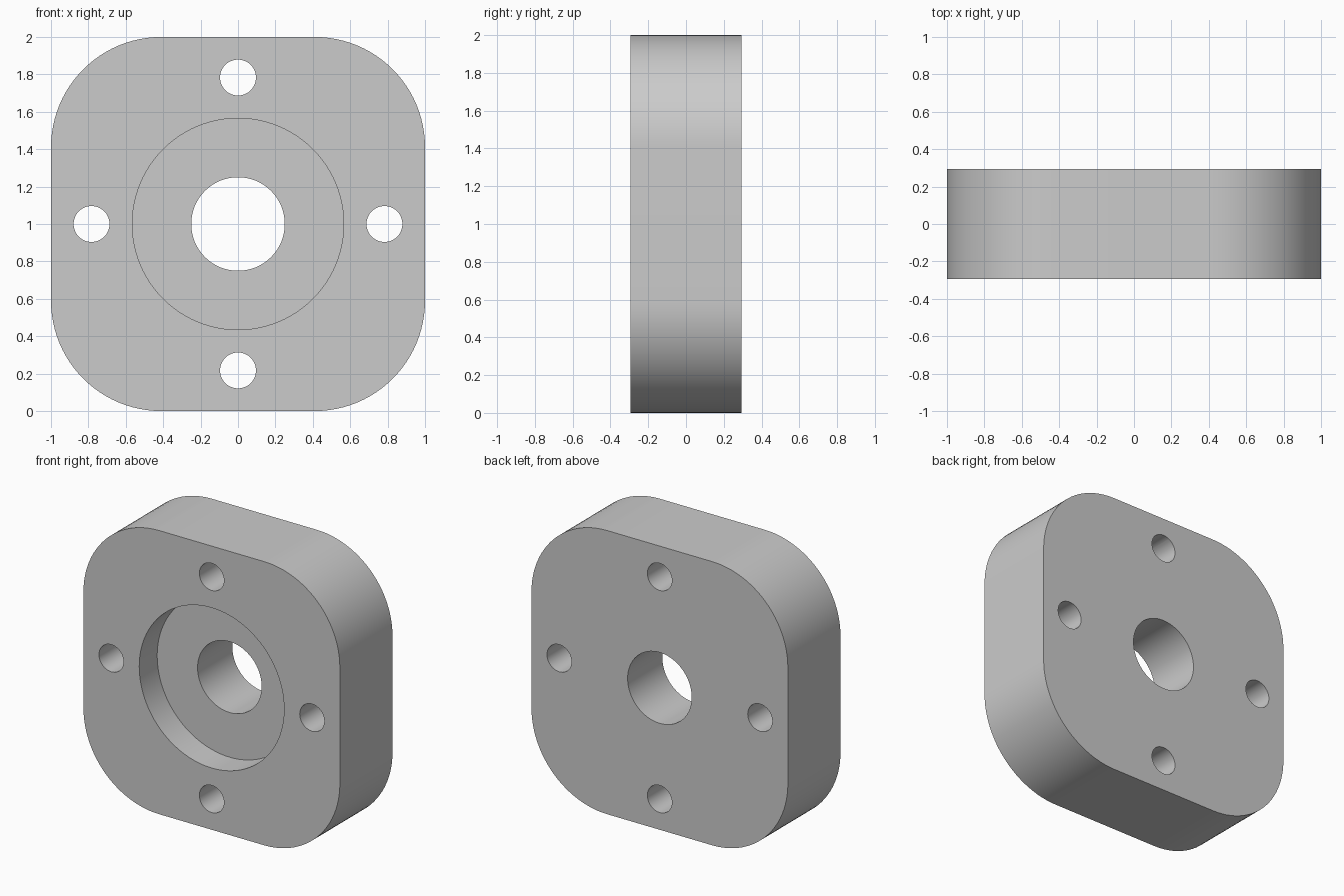
import bpy
import bmesh
from math import cos, sin, pi, radians

HALF = 1.0            # half width of the square plate
DEPTH = 0.587         # plate thickness
CORNER = 0.59         # corner radius
RECESS_R, RECESS_DEPTH = 0.565, 0.2
BORE_R = 0.25
BOLT_R, BOLT_CIRCLE = 0.096, 0.783
FRONT = -DEPTH / 2

cube = bpy.data.objects.get("Cube")
if cube:
    bpy.data.objects.remove(cube, do_unlink=True)

grey = bpy.data.materials.new("plain grey")
grey.use_nodes = True
colour = (0.6, 0.6, 0.6, 1)
grey.diffuse_color = colour
grey.node_tree.nodes["Principled BSDF"].inputs["Base Color"].default_value = colour


def arc(cx, cz, radius, start, sweep, steps):
    """Points along an arc in the x-z plane."""
    angles = [start + sweep * i / steps for i in range(steps + 1)]
    return [(cx + radius * cos(a), cz + radius * sin(a)) for a in angles]


def prism(name, outline, y0, y1):
    """Extrude an x-z outline from y0 to y1."""
    bm = bmesh.new()
    face = bm.faces.new([bm.verts.new((x, y0, z)) for x, z in outline])
    result = bmesh.ops.extrude_face_region(bm, geom=[face])
    moved = [v for v in result["geom"] if isinstance(v, bmesh.types.BMVert)]
    bmesh.ops.translate(bm, verts=moved, vec=(0, y1 - y0, 0))
    bmesh.ops.recalc_face_normals(bm, faces=bm.faces)
    mesh = bpy.data.meshes.new(name)
    bm.to_mesh(mesh)
    bm.free()
    mesh.materials.append(grey)
    obj = bpy.data.objects.new(name, mesh)
    bpy.context.collection.objects.link(obj)
    return obj


def cut_round(target, name, x, z, radius, y0, y1, steps):
    """Cut a round hole along y out of the target."""
    cutter = prism(name, arc(x, z, radius, 0, 2 * pi, steps)[:-1], y0, y1)
    cutter.hide_render = True
    mod = target.modifiers.new(name, 'BOOLEAN')
    mod.operation = 'DIFFERENCE'
    mod.solver = 'EXACT'
    mod.object = cutter
    bpy.ops.object.modifier_apply(modifier=mod.name)
    bpy.data.objects.remove(cutter, do_unlink=True)


# Rounded square plate
outline = []
inset = HALF - CORNER
for i, (sx, sz) in enumerate([(1, 1), (-1, 1), (-1, -1), (1, -1)]):
    outline += arc(sx * inset, HALF + sz * inset, CORNER, i * pi / 2, pi / 2, 24)
plate = prism("flange_plate", outline, FRONT, -FRONT)
bpy.ops.object.select_all(action='DESELECT')
bpy.context.view_layer.objects.active = plate
plate.select_set(True)

# Shallow front recess, central bore and four bolt holes
cut_round(plate, "recess", 0, HALF, RECESS_R, FRONT - 0.1, FRONT + RECESS_DEPTH, 96)
cut_round(plate, "bore", 0, HALF, BORE_R, -HALF, HALF, 64)
for i in range(4):
    a = i * pi / 2
    cut_round(plate, "bolt_hole", BOLT_CIRCLE * cos(a), HALF + BOLT_CIRCLE * sin(a),
              BOLT_R, -HALF, HALF, 40)

bpy.ops.object.shade_smooth_by_angle(angle=radians(30))
